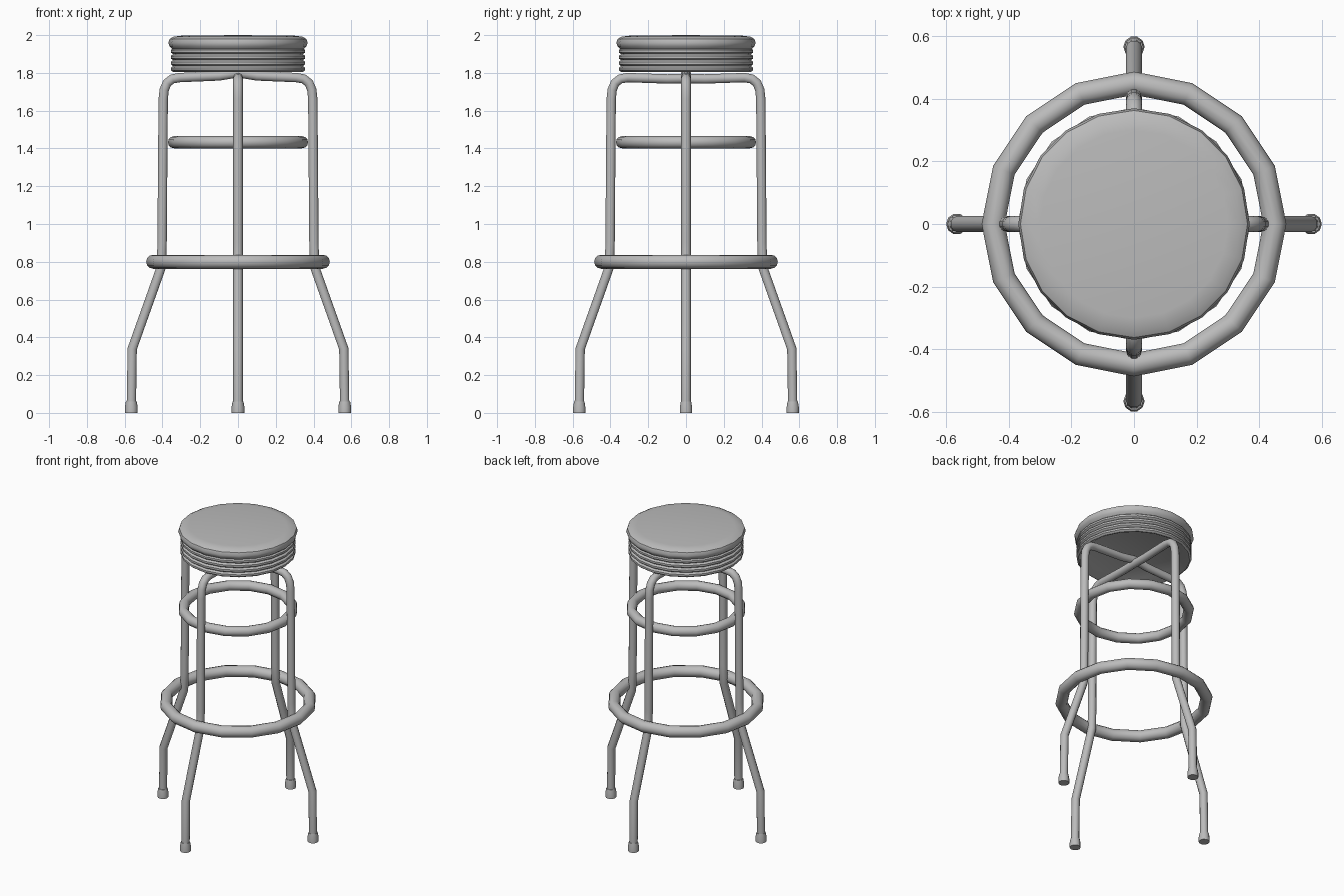
import bpy
import bmesh
from math import pi, cos, sin, radians

cube = bpy.data.objects.get("Cube")
if cube:
    bpy.data.objects.remove(cube, do_unlink=True)

grey = bpy.data.materials.new("plain_grey")
grey.use_nodes = True
colour = (0.5, 0.5, 0.5, 1.0)
grey.diffuse_color = colour
grey.node_tree.nodes["Principled BSDF"].inputs["Base Color"].default_value = colour


def finish(obj, name, angle=40):
    """Name, colour and smooth one object."""
    obj.name = name
    obj.data.materials.clear()
    obj.data.materials.append(grey)
    bpy.ops.object.select_all(action='DESELECT')
    obj.select_set(True)
    bpy.context.view_layer.objects.active = obj
    bpy.ops.object.shade_smooth_by_angle(angle=radians(angle))
    return obj


def lathe(name, profile, sides, at=(0, 0), angle=40):
    """Spin a (radius, height) profile around a vertical axis."""
    bm = bmesh.new()
    rings = []
    for r, z in profile:
        if r == 0:
            rings.append([bm.verts.new((at[0], at[1], z))] * sides)
        else:
            rings.append([bm.verts.new((at[0] + r * cos(2 * pi * i / sides),
                                        at[1] + r * sin(2 * pi * i / sides), z))
                          for i in range(sides)])
    for low, high in zip(rings, rings[1:]):
        for i in range(sides):
            j = (i + 1) % sides
            corners = dict.fromkeys((low[i], low[j], high[j], high[i]))
            bm.faces.new(list(corners))
    bmesh.ops.recalc_face_normals(bm, faces=bm.faces)
    mesh = bpy.data.meshes.new(name)
    bm.to_mesh(mesh)
    bm.free()
    obj = bpy.data.objects.new(name, mesh)
    bpy.context.collection.objects.link(obj)
    return finish(obj, name, angle)


def tube(name, points, radius):
    """Round tube along a path."""
    curve = bpy.data.curves.new(name, 'CURVE')
    curve.dimensions = '3D'
    curve.bevel_depth = radius
    curve.bevel_resolution = 3
    curve.use_fill_caps = True
    spline = curve.splines.new('POLY')
    spline.points.add(len(points) - 1)
    for p, co in zip(spline.points, points):
        p.co = (*co, 1)
    obj = bpy.data.objects.new(name, curve)
    bpy.context.collection.objects.link(obj)
    bpy.ops.object.select_all(action='DESELECT')
    obj.select_set(True)
    bpy.context.view_layer.objects.active = obj
    bpy.ops.object.convert(target='MESH')
    return finish(bpy.context.object, name, 50)


def ring(name, z, major, minor):
    bpy.ops.mesh.primitive_torus_add(major_radius=major, minor_radius=minor,
                                     major_segments=16, minor_segments=12,
                                     location=(0, 0, z))
    finish(bpy.context.object, name, 50)


# Padded seat top
lathe("seat_cushion", [(0, 1.925), (0.345, 1.925), (0.362, 1.94), (0.369, 1.96),
                       (0.362, 1.98), (0.34, 1.992), (0.3, 1.997), (0, 2.0)], 20)

# Ribbed band with a recessed underside
rib_count, base, top = 4, 1.805, 1.93
step = (top - base) / rib_count
band = [(0, 1.835), (0.28, 1.832), (0.335, base)]
for k in range(rib_count):
    z = base + k * step
    band += [(0.344, z), (0.356, z + 0.3 * step), (0.356, z + 0.7 * step)]
band += [(0.344, top), (0, top)]
lathe("seat_ribbed_band", band, 20, angle=35)

# Two crossing arches, each forming a pair of legs
half = [(0.565, 0.02), (0.56, 0.34), (0.405, 0.775), (0.402, 0.9), (0.396, 1.66),
        (0.391, 1.71), (0.375, 1.747), (0.348, 1.768), (0.31, 1.775), (0.1, 1.784)]
for name, dx, dy, middle in (("side_leg_arch", 1, 0, 1.8),
                             ("front_back_leg_arch", 0, 1, 1.77)):
    inner = (0.1, 1.784 if dx else 1.768)
    side = half[:-1] + [inner]
    path = side + [(0, middle)] + [(-r, z) for r, z in reversed(side)]
    tube(name, [(r * dx, r * dy, z) for r, z in path], 0.026)

# Flared feet
for name, x, y in (("left_foot", 1, 0), ("right_foot", -1, 0),
                   ("back_foot", 0, 1), ("front_foot", 0, -1)):
    lathe(name, [(0, 0), (0.034, 0), (0.034, 0.03), (0.029, 0.06), (0, 0.06)],
          10, (0.565 * x, 0.565 * y))

# Upper brace ring and footrest ring
ring("upper_brace_ring", 1.433, 0.339, 0.032)
ring("footrest_ring", 0.8, 0.449, 0.037)
